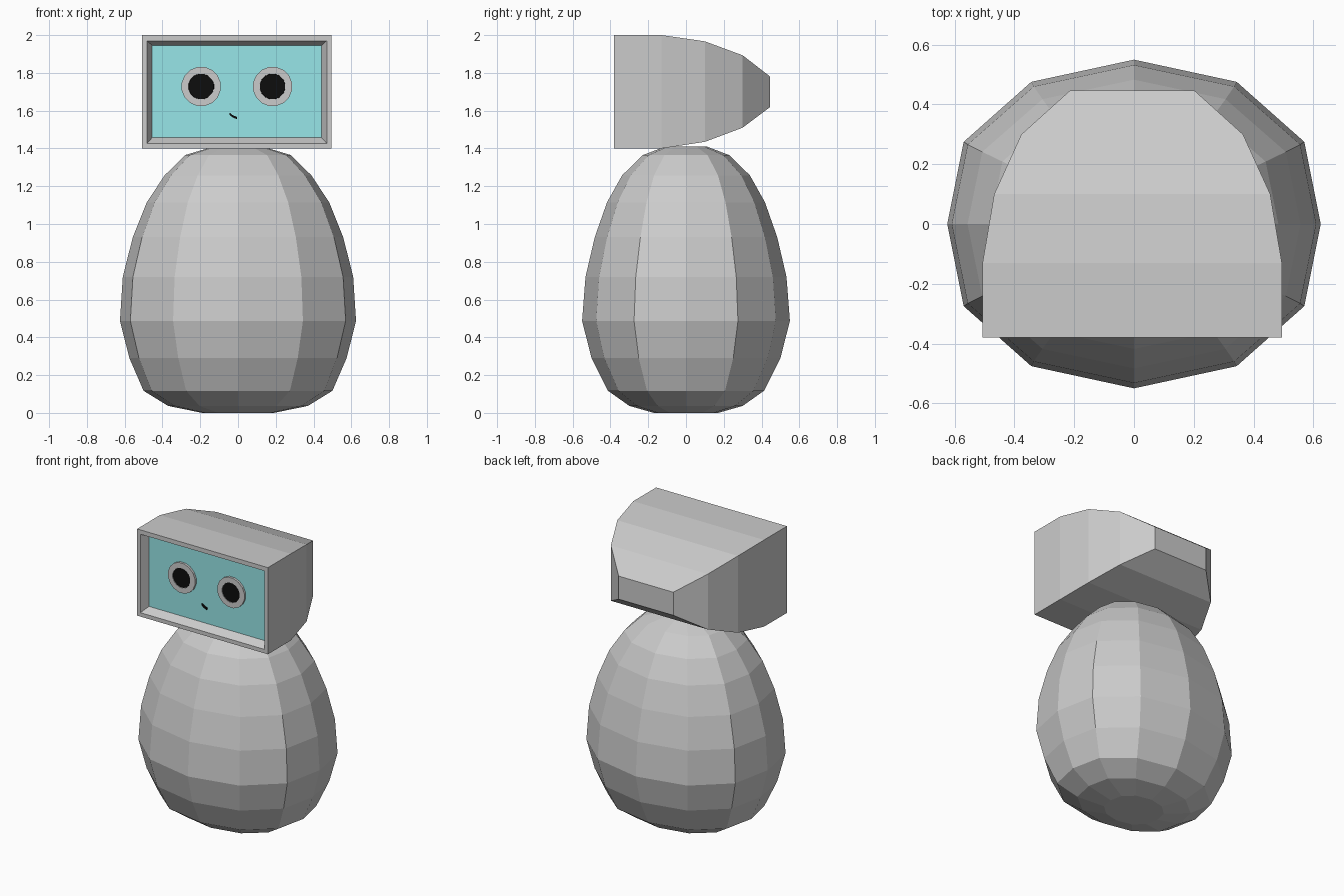
import bpy, bmesh, math

if "Cube" in bpy.data.objects:
    bpy.data.objects.remove(bpy.data.objects["Cube"])

HEAD_X = -0.006  # head sits a hair off centre


def make(name, verts, faces, mat=None):
    me = bpy.data.meshes.new(name)
    me.from_pydata(verts, [], faces)
    bm = bmesh.new()
    bm.from_mesh(me)
    bmesh.ops.recalc_face_normals(bm, faces=bm.faces)
    bm.to_mesh(me)
    bm.free()
    ob = bpy.data.objects.new(name, me)
    bpy.context.collection.objects.link(ob)
    if mat:
        me.materials.append(mat)
    return ob


def colour(name, rgb):
    m = bpy.data.materials.new(name)
    m.diffuse_color = (*rgb, 1)
    m.use_nodes = True
    m.node_tree.nodes["Principled BSDF"].inputs["Base Color"].default_value = m.diffuse_color
    return m


def loft(name, rings, cap_start=True, cap_end=True, closed=False, mat=None):
    """Skin equal-length rings of points with quads."""
    n = len(rings[0])
    verts = [p for r in rings for p in r]
    count = len(rings)
    faces = []
    for i in range(count if closed else count - 1):
        a, b = i * n, ((i + 1) % count) * n
        faces += [(a + j, a + (j + 1) % n, b + (j + 1) % n, b + j) for j in range(n)]
    if cap_start:
        faces.append(tuple(range(n)))
    if cap_end:
        faces.append(tuple(range((count - 1) * n, count * n)))
    return make(name, verts, faces, mat)


teal = colour("screen_teal", (0.31, 0.79, 0.81))
black = colour("black", (0.004, 0.004, 0.004))

# Body: twelve-sided egg, quarter section mirrored round
quarter = [(1, 0), (0.912, 0.5), (0.55, 0.865)]
section = quarter + [(0, 1)] + [(-x, y) for x, y in quarter[::-1]]
section += [(-x, -y) for x, y in section[1:-1]][:2] and [
    (x, -y) for x, y in section[1:-1]][::-1]
profile = [  # z, half width, half depth
    (0.0, 0.19, 0.17), (0.037, 0.37, 0.30), (0.117, 0.50, 0.413),
    (0.29, 0.575, 0.50), (0.487, 0.625, 0.55), (0.72, 0.61, 0.532),
    (0.93, 0.557, 0.483), (1.115, 0.483, 0.418), (1.258, 0.388, 0.338),
    (1.365, 0.28, 0.228), (1.41, 0.13, 0.11)]
loft("body", [[(sx * rx, sy * ry, z) for sx, sy in section] for z, rx, ry in profile])


# Head: rectangular sections from the recessed screen edge, over the rim, to the back
def rect(y, hx, lo, hi):
    return [(HEAD_X + sx * hx, y, z)
            for sx, z in ((-1, lo), (1, lo), (1, hi), (-1, hi))]


SCREEN_Y = -0.325
screen_rect = rect(SCREEN_Y, 0.448, 1.457, 1.945)
loft("head_shell", [
    screen_rect,
    rect(-0.38, 0.476, 1.427, 1.97), rect(-0.38, 0.501, 1.40, 2.0),
    rect(-0.13, 0.501, 1.40, 2.0), rect(0.10, 0.462, 1.435, 1.967),
    rect(0.30, 0.371, 1.51, 1.893), rect(0.446, 0.209, 1.62, 1.78)],
    cap_start=False)

# Screen
screen = make("screen", screen_rect, [(0, 1, 2, 3)], teal)


# Eyes: raised ring round a black disc
def circle(cx, y, cz, r, n=16):
    return [(cx + r * math.cos(2 * math.pi * (i + 0.5) / n), y,
             cz + r * math.sin(2 * math.pi * (i + 0.5) / n)) for i in range(n)]


for side, s in (("left", -1), ("right", 1)):
    cx, cz = HEAD_X + s * 0.189, 1.728
    loft("eye_ring_" + side, [
        circle(cx, SCREEN_Y, cz, 0.105), circle(cx, SCREEN_Y - 0.015, cz, 0.105),
        circle(cx, SCREEN_Y - 0.015, cz, 0.068), circle(cx, SCREEN_Y, cz, 0.068)],
        False, False, closed=True)
    loft("pupil_" + side, [
        circle(cx, SCREEN_Y, cz, 0.068), circle(cx, SCREEN_Y - 0.012, cz, 0.067)],
        mat=black)

# Mouth: short bent stroke
path = [(-0.044, 1.583), (-0.028, 1.570), (-0.006, 1.561)]
loft("mouth", [[(x, SCREEN_Y, z - 0.006), (x, SCREEN_Y - 0.01, z - 0.006),
                (x, SCREEN_Y - 0.01, z + 0.006), (x, SCREEN_Y, z + 0.006)]
               for x, z in path], mat=black)
